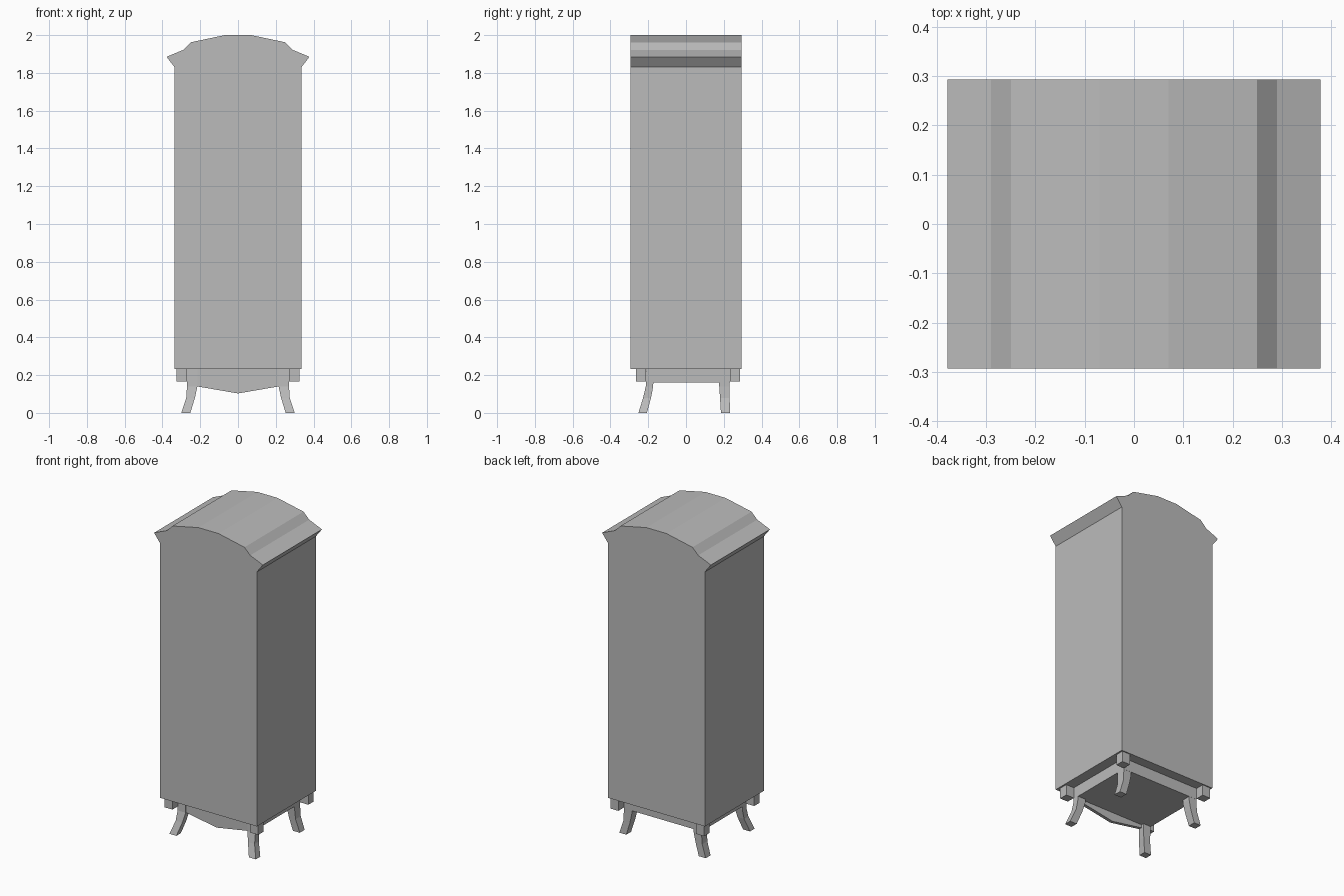
import bpy, bmesh

if "Cube" in bpy.data.objects:
    bpy.data.objects.remove(bpy.data.objects["Cube"])

grey = bpy.data.materials.new("plain grey")
grey.diffuse_color = (0.5, 0.5, 0.5, 1)
grey.use_nodes = True
grey.node_tree.nodes["Principled BSDF"].inputs["Base Color"].default_value = grey.diffuse_color


def finish(name, bm):
    bmesh.ops.recalc_face_normals(bm, faces=bm.faces)
    mesh = bpy.data.meshes.new(name)
    bm.to_mesh(mesh)
    bm.free()
    mesh.materials.append(grey)
    ob = bpy.data.objects.new(name, mesh)
    bpy.context.collection.objects.link(ob)
    return ob


def loft(name, rings):
    """Skin a list of equal-length point rings and cap both ends."""
    bm = bmesh.new()
    rows = [[bm.verts.new(p) for p in ring] for ring in rings]
    n = len(rows[0])
    for a, b in zip(rows, rows[1:]):
        for i in range(n):
            j = (i + 1) % n
            bm.faces.new((a[i], a[j], b[j], b[i]))
    bm.faces.new(rows[0])
    bm.faces.new(rows[-1])
    return finish(name, bm)


def prism(name, profile, y0, y1):
    return loft(name, [[(x, y, z) for x, z in profile] for y in (y0, y1)])


def rect(x0, x1, y0, y1, z):
    return [(x0, y0, z), (x1, y0, z), (x1, y1, z), (x0, y1, z)]


def box(name, x0, x1, y0, y1, z0, z1):
    return loft(name, [rect(x0, x1, y0, y1, z) for z in (z0, z1)])


def mirrored(half):
    return half + [(-x, z) for x, z in reversed(half)]


# Tall cabinet body with flared cornice and arched top
prism("cabinet_body", mirrored([(0.336, 0.232), (0.336, 1.83), (0.378, 1.885),
                                (0.29, 1.922), (0.25, 1.962), (0.07, 2.0)]),
      -0.293, 0.293)

# Stand: shallow box and pointed front apron
box("stand_frame", -0.27, 0.27, -0.21, 0.232, 0.16, 0.232)
prism("front_apron", [(-0.26, 0.232), (-0.26, 0.14), (-0.215, 0.14), (0, 0.103),
                      (0.215, 0.14), (0.26, 0.14), (0.26, 0.232)], -0.21, -0.19)

# Curved legs: (z, outer x, inner x, front leg y range, back leg y range)
sections = [
    (0.232, 0.27, 0.215, (-0.21, -0.17), (0.175, 0.232)),
    (0.14, 0.27, 0.215, (-0.213, -0.174), (0.176, 0.231)),
    (0.08, 0.274, 0.228, (-0.227, -0.185), (0.18, 0.231)),
    (0.0, 0.30, 0.252, (-0.252, -0.207), (0.185, 0.233)),
]
for side, s in (("left", -1), ("right", 1)):
    for place, k in (("front", 3), ("back", 4)):
        loft(f"{place}_{side}_leg",
             [rect(s * c[1], s * c[2], c[k][0], c[k][1], c[0]) for c in sections])
    # Small corner blocks under the cabinet
    for place, y in (("front", -0.265), ("back", 0.232)):
        box(f"{place}_{side}_corner_block", s * 0.27, s * 0.326, y, y + 0.054,
            0.165, 0.232)
